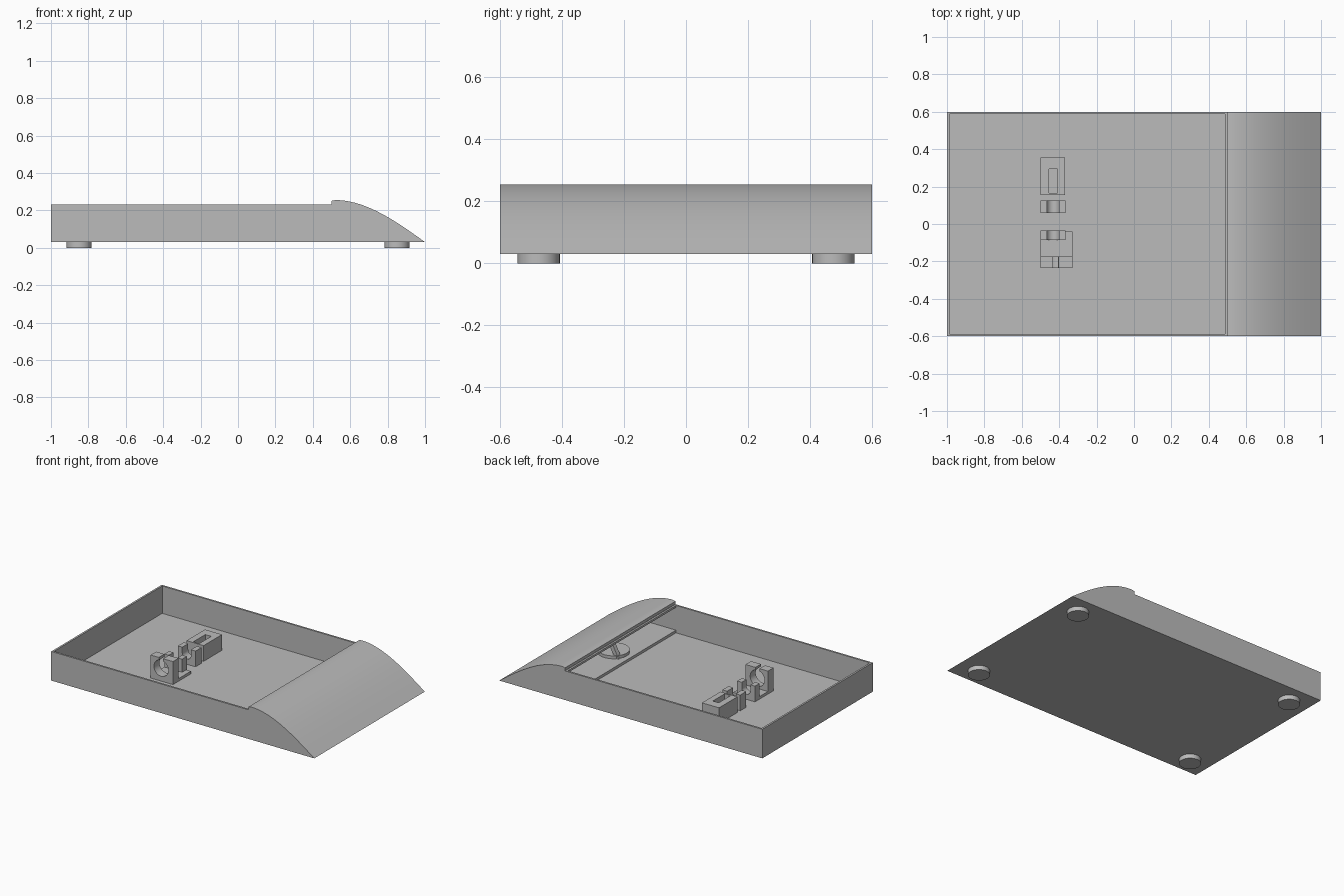
import bpy
import math

cube = bpy.data.objects.get("Cube")
if cube:
    bpy.data.objects.remove(cube)

grey = bpy.data.materials.new("plain grey")
grey.use_nodes = True
grey.diffuse_color = (0.5, 0.5, 0.5, 1)
grey.node_tree.nodes["Principled BSDF"].inputs["Base Color"].default_value = (0.5, 0.5, 0.5, 1)


def extrude(name, profile, axis, start, end):
    """Extrude a closed 2D outline along y (outline in x,z) or z (outline in x,y)."""
    n = len(profile)
    place = (lambda p, t: (p[0], t, p[1])) if axis == "y" else (lambda p, t: (p[0], p[1], t))
    verts = [place(p, t) for t in (start, end) for p in profile]
    faces = [list(range(n)), list(range(2 * n - 1, n - 1, -1))]
    faces += [[i, i + n, (i + 1) % n + n, (i + 1) % n] for i in range(n)]
    mesh = bpy.data.meshes.new(name)
    mesh.from_pydata(verts, [], faces)
    mesh.materials.append(grey)
    ob = bpy.data.objects.new(name, mesh)
    bpy.context.collection.objects.link(ob)
    # Make all faces point outward
    bpy.context.view_layer.objects.active = ob
    bpy.ops.object.select_all(action="DESELECT")
    ob.select_set(True)
    bpy.ops.object.mode_set(mode="EDIT")
    bpy.ops.mesh.select_all(action="SELECT")
    bpy.ops.mesh.normals_make_consistent(inside=False)
    bpy.ops.object.mode_set(mode="OBJECT")
    bpy.ops.object.shade_smooth_by_angle(angle=math.radians(30))
    return ob


def box(name, x0, x1, y0, y1, z0, z1):
    return extrude(name, [(x0, y0), (x1, y0), (x1, y1), (x0, y1)], "z", z0, z1)


def arc(cx, cz, r, a0, a1, steps=16):
    angles = [math.radians(a0 + (a1 - a0) * i / steps) for i in range(steps + 1)]
    return [(cx + r * math.cos(a), cz + r * math.sin(a)) for a in angles]


def ramp_height(x):
    """Crowned top of the ramp, easing into a straight slope."""
    t = (x - 0.52) / 0.48
    if t < 0:
        return 0.255 - 0.004 * (t / 0.04) ** 2
    return 0.255 - 0.225 * (1.45 * t ** 2 - 0.45 * t ** 3)


BASE, FLOOR, RIM, WALL, HALF = 0.03, 0.042, 0.23, 0.013, 0.6

# Open tray
box("tray_floor", -1, 0.5, -HALF, HALF, BASE, FLOOR)
box("tray_end_wall", -1, -1 + WALL, -HALF, HALF, FLOOR, RIM)
for side, y in (("right", -HALF), ("left", HALF - WALL)):
    box("tray_wall_" + side, -1 + WALL, 0.5, y, y + WALL, FLOOR, RIM)
box("tray_sill", 0.5 - WALL, 0.5, -HALF + WALL, HALF - WALL, FLOOR, 0.06)
box("tray_lintel", 0.5 - WALL, 0.5, -HALF + WALL, HALF - WALL, 0.216, RIM)

# Hollow ramp with closed cheeks
outer = [(0.5 + 0.5 * i / 24, ramp_height(0.5 + 0.5 * i / 24)) for i in range(25)]
inner = [(0.5 + 0.39 * i / 20, ramp_height(0.5 + 0.39 * i / 20) - 0.02) for i in range(21)]
shell = outer + [(0.5, BASE), (0.5, 0.06), (0.89, 0.06)] + inner[::-1]
extrude("ramp_shell", shell, "y", -HALF + WALL, HALF - WALL)
for side, y in (("right", -HALF), ("left", HALF - WALL)):
    extrude("ramp_cheek_" + side, outer + [(0.5, BASE)], "y", y, y + WALL)

# Round boss and leaning rib inside the ramp
extrude("ramp_boss", arc(0.62, -0.1, 0.1, 0, 345, 23), "z", 0.055, 0.08)
extrude("ramp_rib", [(0.53, 0.055), (0.56, 0.055), (0.64, 0.21), (0.61, 0.21)], "y", -0.06, -0.03)

# Feet
for x in (-0.85, 0.85):
    for y in (-0.475, 0.475):
        extrude("foot", arc(x, y, 0.068, 0, 350, 35), "z", 0, BASE)

# Slotted holder block
X0, X1, TOP = -0.5, -0.37, 0.15
box("holder_side_outer", X0, -0.455, 0.155, 0.355, FLOOR, TOP)
box("holder_side_inner", -0.41, X1, 0.155, 0.355, FLOOR, TOP)
box("holder_back", -0.455, -0.41, 0.295, 0.355, FLOOR, TOP)
box("holder_front", -0.455, -0.41, 0.155, 0.165, FLOOR, TOP)

# Two cradles with a round-bottomed notch
for name, y0, y1 in (("rear_cradle", 0.06, 0.125), ("middle_cradle", -0.085, -0.035)):
    notch = arc(-0.433, 0.11, 0.033, 180, 360)
    extrude(name, [(X0, FLOOR), (X0, TOP)] + [(-0.466, TOP)] + notch
            + [(-0.40, TOP), (-0.365, TOP), (-0.365, FLOOR)], "y", y0, y1)

# Large clip: round seat, narrow mouth at the top
seat = arc(-0.42, 0.13, 0.055, 106, 434, 28)
extrude("front_clip", [(X0, FLOOR), (X0, 0.2), (-0.437, 0.2)] + seat
        + [(-0.405, 0.2), (-0.33, 0.2), (-0.33, FLOOR)], "y", -0.235, -0.175)
box("clip_base", X0, -0.33, -0.175, -0.04, FLOOR, 0.06)
